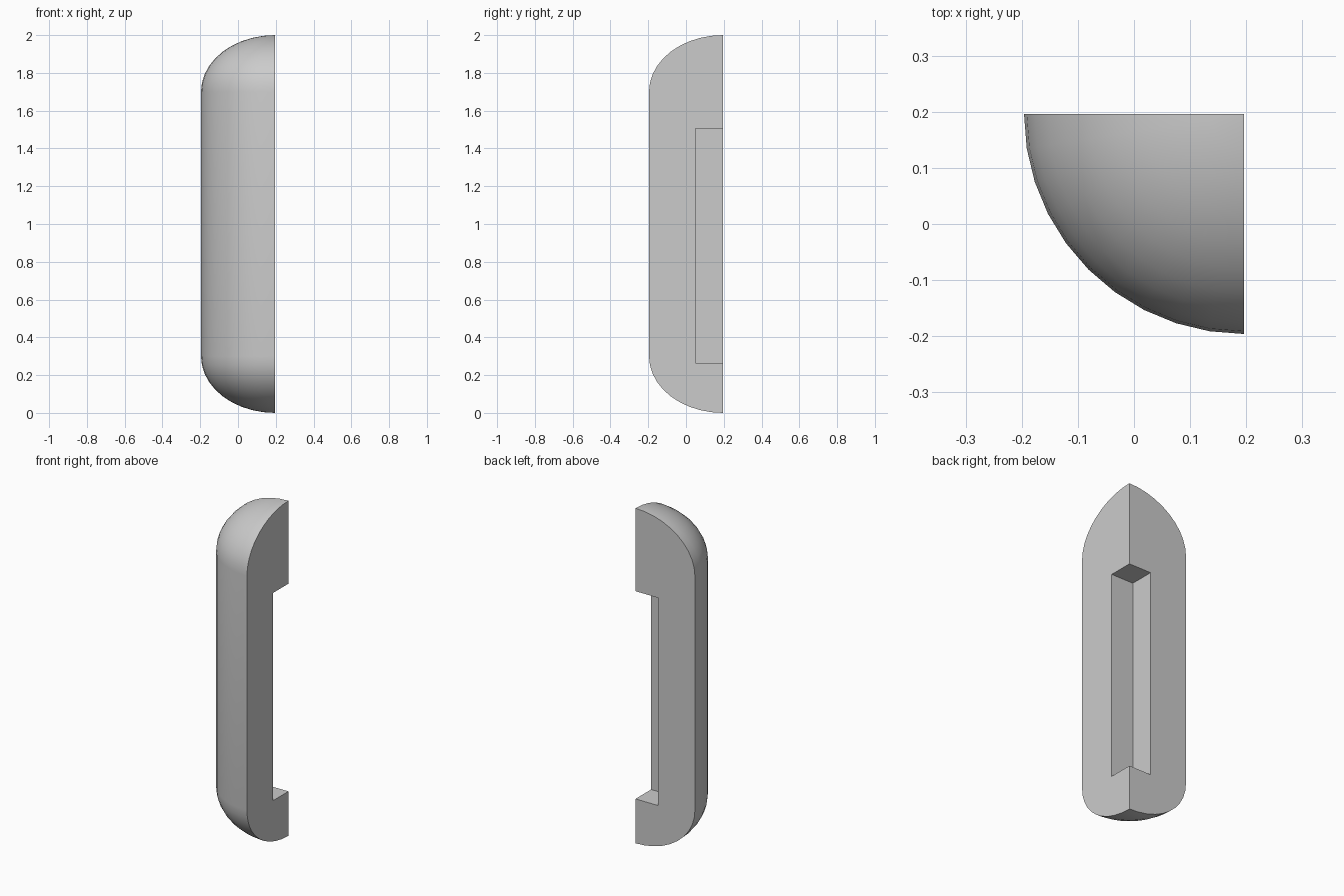
import bpy, bmesh
from math import pi, sin, cos, radians

RADIUS = 0.392      # quarter-round radius
CAP = 0.3           # height of each rounded end
HEIGHT = 2.0
STEPS = 10          # facets per quarter turn
AXIS = RADIUS / 2   # the sharp rear corner sits at (AXIS, AXIS)
NOTCH = 0.147
NOTCH_BOTTOM, NOTCH_TOP = 0.265, 1.505

default = bpy.data.objects.get("Cube")
if default:
    bpy.data.objects.remove(default, do_unlink=True)

grey = bpy.data.materials.new("plain_grey")
grey.use_nodes = True
grey.diffuse_color = (0.6, 0.6, 0.6, 1)
grey.node_tree.nodes["Principled BSDF"].inputs["Base Color"].default_value = (0.6, 0.6, 0.6, 1)


def make_object(name, bm):
    bmesh.ops.recalc_face_normals(bm, faces=bm.faces)
    mesh = bpy.data.meshes.new(name)
    bm.to_mesh(mesh)
    bm.free()
    mesh.materials.append(grey)
    obj = bpy.data.objects.new(name, mesh)
    bpy.context.collection.objects.link(obj)
    return obj


# Quarter-round body: elliptical-ended outline turned 90 degrees about the corner
angles = [i * pi / 2 / STEPS for i in range(STEPS + 1)]
outline = [(RADIUS * sin(a), CAP - CAP * cos(a)) for a in angles]
outline += [(r, HEIGHT - z) for r, z in reversed(outline)]
bm = bmesh.new()
verts = [bm.verts.new((AXIS - r, AXIS, z)) for r, z in outline]
edges = [bm.edges.new(pair) for pair in zip(verts, verts[1:])]
bmesh.ops.spin(bm, geom=verts + edges, cent=(AXIS, AXIS, 0), axis=(0, 0, 1),
               angle=pi / 2, steps=STEPS)
bmesh.ops.remove_doubles(bm, verts=bm.verts, dist=1e-5)
bm.edges.ensure_lookup_table()

# Two flat sides that meet at the corner
corner = [v for v in bm.verts if abs(v.co.x - AXIS) < 1e-4 and abs(v.co.y - AXIS) < 1e-4]
bm.edges.new(corner)
for axis in (0, 1):
    side = [v for v in bm.verts if abs(v.co[axis] - AXIS) < 1e-4]
    side.sort(key=lambda v: (v.co.z, -(v.co[1 - axis])))
    # Walk up the curved edge, starting and ending at the corner
    bm.faces.new(side)
body = make_object("quarter_round_body", bm)

# Square notch along the corner
bm = bmesh.new()
bmesh.ops.create_cube(bm, size=1)
for v in bm.verts:
    v.co.x = AXIS + (0.1 if v.co.x > 0 else -NOTCH)
    v.co.y = AXIS + (0.1 if v.co.y > 0 else -NOTCH)
    v.co.z = NOTCH_TOP if v.co.z > 0 else NOTCH_BOTTOM
cutter = make_object("notch_cutter", bm)
cutter.hide_render = True

cut = body.modifiers.new("corner_notch", "BOOLEAN")
cut.operation = "DIFFERENCE"
cut.solver = "EXACT"
cut.object = cutter

bpy.ops.object.select_all(action="DESELECT")
body.select_set(True)
bpy.context.view_layer.objects.active = body
bpy.ops.object.modifier_apply(modifier=cut.name)
bpy.data.objects.remove(cutter, do_unlink=True)
bpy.ops.object.shade_smooth_by_angle(angle=radians(30))
